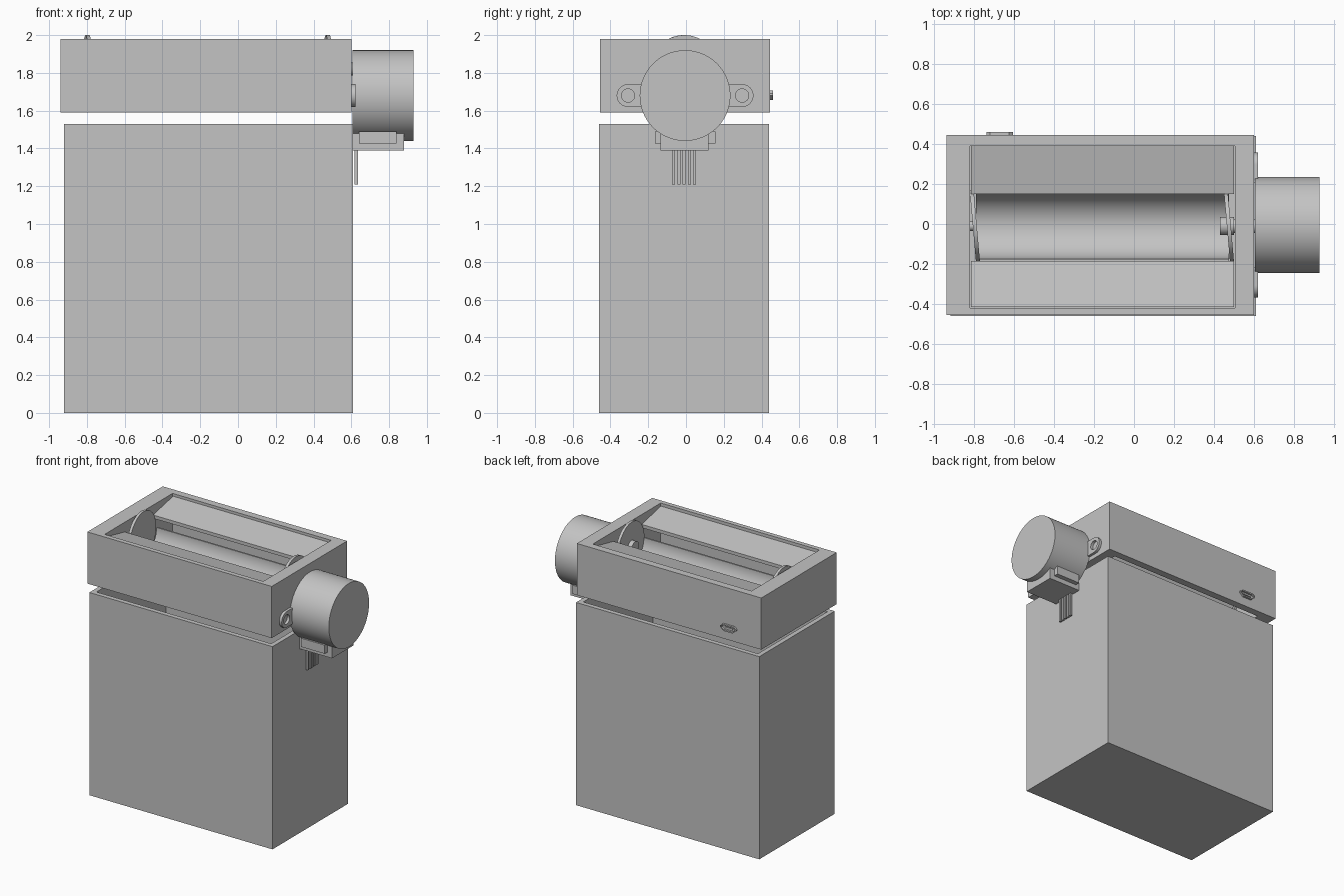
import bpy, bmesh, math
from math import sin, cos, pi, radians
from mathutils import Matrix

cube = bpy.data.objects.get("Cube")
if cube:
    bpy.data.objects.remove(cube)

grey = bpy.data.materials.new("plain_grey")
grey.use_nodes = True
COLOUR = (0.55, 0.55, 0.55, 1)
grey.diffuse_color = COLOUR
grey.node_tree.nodes["Principled BSDF"].inputs["Base Color"].default_value = COLOUR


def finish(name, bm):
    """Turn a bmesh into a named object with clean normals and sharp edges kept."""
    bmesh.ops.remove_doubles(bm, verts=bm.verts, dist=0.0002)
    bmesh.ops.recalc_face_normals(bm, faces=bm.faces)
    mesh = bpy.data.meshes.new(name)
    bm.to_mesh(mesh)
    bm.free()
    mesh.materials.append(grey)
    mesh.shade_smooth()
    mesh.set_sharp_from_angle(angle=radians(30))
    obj = bpy.data.objects.new(name, mesh)
    bpy.context.collection.objects.link(obj)
    return obj


def box_bmesh(x, y, z):
    bm = bmesh.new()
    bmesh.ops.create_cube(bm, size=1)
    for v in bm.verts:
        v.co = [a + (b - a) * (c + 0.5) for (a, b), c in zip((x, y, z), v.co)]
    return bm


def box(name, x, y, z):
    return finish(name, box_bmesh(x, y, z))


AXES = {"x": Matrix(((0, 0, 1), (1, 0, 0), (0, 1, 0))),
        "y": Matrix(((1, 0, 0), (0, 0, -1), (0, 1, 0))),
        "z": Matrix.Identity(3)}


def extrude(name, axis, start, end, *loops):
    """Extrude closed outlines along an axis; inner outlines become holes."""
    curve = bpy.data.curves.new(name, "CURVE")
    curve.dimensions = "2D"
    curve.fill_mode = "BOTH"
    curve.extrude = abs(end - start) / 2
    for loop in loops:
        spline = curve.splines.new("POLY")
        spline.points.add(len(loop) - 1)
        for point, (u, v) in zip(spline.points, loop):
            point.co = (u, v, 0, 1)
        spline.use_cyclic_u = True
    temp = bpy.data.objects.new(name + "_outline", curve)
    bpy.context.collection.objects.link(temp)
    graph = bpy.context.evaluated_depsgraph_get()
    mesh = bpy.data.meshes.new_from_object(temp.evaluated_get(graph))
    bm = bmesh.new()
    bm.from_mesh(mesh)
    bpy.data.objects.remove(temp)
    bpy.data.curves.remove(curve)
    bpy.data.meshes.remove(mesh)
    turn = AXES[axis].to_4x4()
    shift = turn @ Matrix.Translation((0, 0, (start + end) / 2 * (-1 if axis == "y" else 1)))
    bmesh.ops.transform(bm, matrix=shift, verts=bm.verts)
    return finish(name, bm)


def arc(cu, cv, r, a0=0, a1=360, n=64):
    full = a1 - a0 == 360
    steps = n if full else n + 1
    angles = [radians(a0 + (a1 - a0) * i / n) for i in range(steps)]
    return [(cu + r * cos(a), cv + r * sin(a)) for a in angles]


def rect(u0, u1, v0, v1):
    return [(u0, v0), (u1, v0), (u1, v1), (u0, v1)]


# Storage bin: open box
bm = box_bmesh((-0.92, 0.61), (-0.46, 0.44), (0, 1.53))
bm.normal_update()
top = max(bm.faces, key=lambda f: f.calc_center_median().z)
bmesh.ops.inset_region(bm, faces=[top], thickness=0.05)
well = bmesh.ops.extrude_face_region(bm, geom=[top])["geom"]
bmesh.ops.translate(bm, vec=(0, 0, -1.48),
                    verts=[g for g in well if isinstance(g, bmesh.types.BMVert)])
bmesh.ops.delete(bm, geom=[top], context="FACES")
finish("storage_bin", bm)

# Upper housing: thick-walled frame
extrude("hopper_housing", "z", 1.59, 1.98,
        rect(-0.94, 0.60, -0.455, 0.445), rect(-0.82, 0.505, -0.42, 0.39))

# Sloping guide plates on both sides of the opening
for name, outer, inner in (("back_guide_plate", 0.39, 0.15),
                           ("front_guide_plate", -0.415, -0.185)):
    extrude(name, "x", -0.815, 0.5,
            [(outer, 1.96), (inner, 1.91), (inner, 1.885), (outer, 1.935)])

# Scoop trough, with end discs set at a slight angle
AXIS_Y, AXIS_Z = -0.01, 1.82
extrude("scoop_trough", "x", -0.79, 0.475,
        arc(AXIS_Y, AXIS_Z, 0.178, 180, 360) + arc(AXIS_Y, AXIS_Z, 0.166, 360, 180))
for name, x in (("left_scoop_disc", 0.475), ("right_scoop_disc", -0.797)):
    disc = extrude(name, "x", -0.01, 0.01, arc(0, 0, 0.18))
    disc.location = (x, AXIS_Y, AXIS_Z)
    disc.rotation_euler.z = radians(5)
extrude("scoop_hub", "x", 0.43, 0.5, arc(AXIS_Y, AXIS_Z, 0.045, n=32))
extrude("motor_shaft", "x", 0.49, 0.62, arc(AXIS_Y, AXIS_Z, 0.035, n=32))
extrude("pivot_pin", "x", -0.83, -0.79, arc(AXIS_Y, AXIS_Z, 0.025, n=24))

# Motor can with two mounting ears
MOTOR_Y, MOTOR_Z = -0.005, 1.68
extrude("motor_can", "x", 0.605, 0.93, arc(MOTOR_Y, MOTOR_Z, 0.24, n=96))
for name, side in (("front_motor_ear", -1), ("back_motor_ear", 1)):
    y = MOTOR_Y + side * 0.302
    ear = arc(y, MOTOR_Z, 0.06, -90, 90, 24) if side > 0 else arc(y, MOTOR_Z, 0.06, 90, 270, 24)
    root = MOTOR_Y + side * 0.21
    ear += [(root, MOTOR_Z + side * 0.06), (root, MOTOR_Z - side * 0.06)]
    extrude(name, "x", 0.602, 0.622, ear, arc(y, MOTOR_Z, 0.035, n=32))

# Wiring block under the motor, and its pins
box("wiring_block", (0.61, 0.88), (-0.135, 0.12), (1.39, 1.48))
box("wiring_block_collar", (0.64, 0.84), (-0.165, 0.155), (1.425, 1.49))
for i in range(5):
    y = -0.065 + i * 0.0275
    box(f"connector_pin_{i + 1}", (0.618, 0.634), (y - 0.008, y + 0.008), (1.21, 1.40))


# Small charging port on the back
def port(grow):
    return [(-0.735 - grow, 1.69), (-0.72, 1.702 + grow), (-0.625, 1.702 + grow),
            (-0.61 + grow, 1.69), (-0.61 + grow, 1.68), (-0.635, 1.66 - grow),
            (-0.71, 1.66 - grow), (-0.735 - grow, 1.68)]


extrude("charging_port_shell", "y", 0.43, 0.46, port(0.004), port(-0.006))
extrude("charging_port_tongue", "y", 0.43, 0.452, rect(-0.705, -0.64, 1.678, 1.686))
